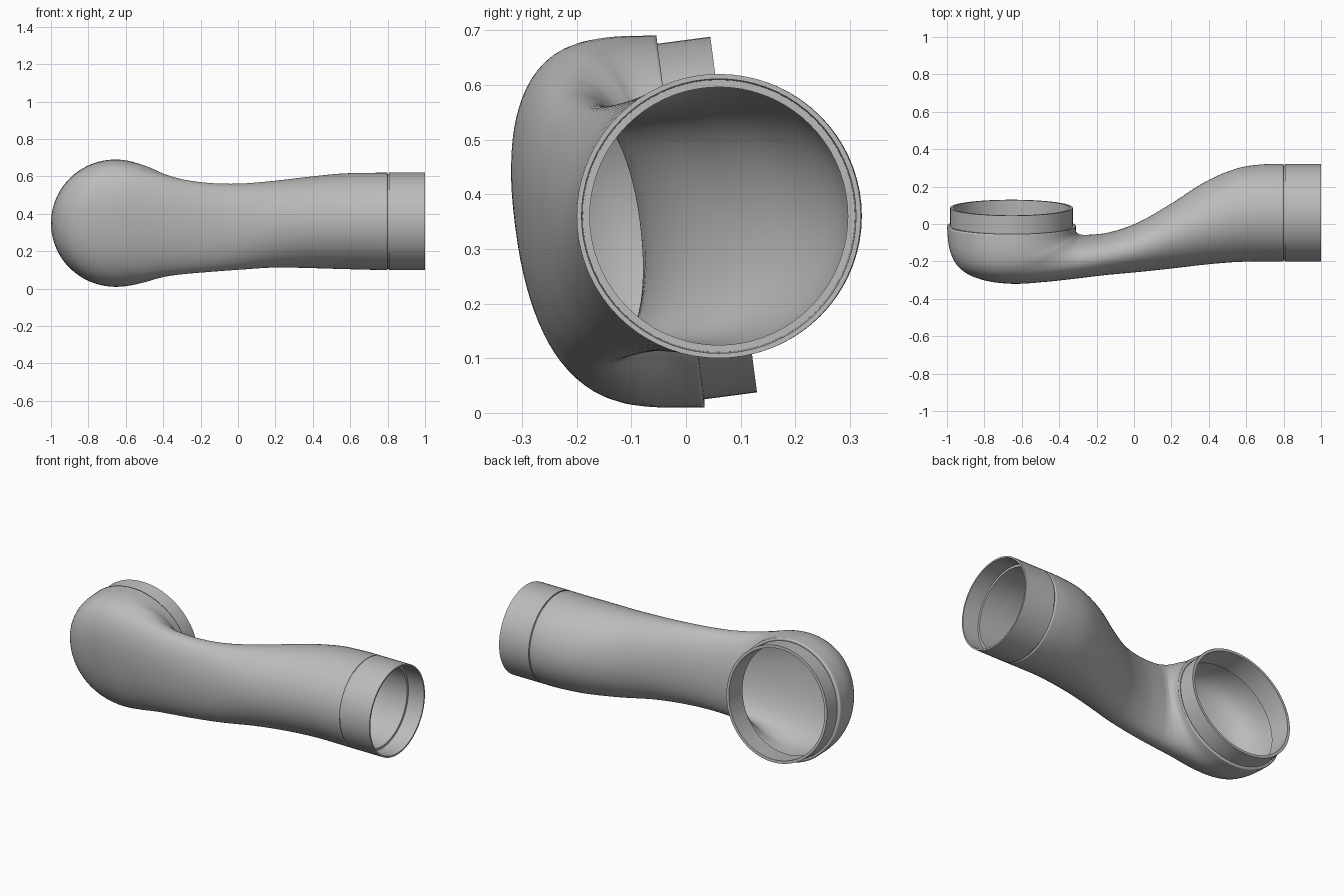
import bpy, bmesh, math
from mathutils import Vector

if "Cube" in bpy.data.objects:
    bpy.data.objects.remove(bpy.data.objects["Cube"])

SEG = 72
grey = bpy.data.materials.new("plain_grey")
grey.diffuse_color = (0.5, 0.5, 0.5, 1)
grey.use_nodes = True
grey.node_tree.nodes["Principled BSDF"].inputs["Base Color"].default_value = grey.diffuse_color


def make_object(name, rings, close_loop=False):
    """Skin a list of point rings into a mesh object."""
    bm = bmesh.new()
    vs = [[bm.verts.new(p) for p in ring] for ring in rings]
    pairs = list(zip(vs, vs[1:]))
    if close_loop:
        pairs.append((vs[-1], vs[0]))
    for a, b in pairs:
        for i in range(SEG):
            j = (i + 1) % SEG
            bm.faces.new((a[i], a[j], b[j], b[i]))
    bmesh.ops.recalc_face_normals(bm, faces=bm.faces)
    me = bpy.data.meshes.new(name)
    bm.to_mesh(me)
    bm.free()
    me.materials.append(grey)
    ob = bpy.data.objects.new(name, me)
    bpy.context.collection.objects.link(ob)
    return ob


def smooth(ob):
    bpy.ops.object.select_all(action='DESELECT')
    bpy.context.view_layer.objects.active = ob
    ob.select_set(True)
    bpy.ops.object.shade_smooth_by_angle(angle=math.radians(35))


def lathe(name, centre, axis, profile):
    """Closed (distance, radius) profile turned around an axis."""
    axis = Vector(axis).normalized()
    u = axis.cross(Vector((0, 0, 1))).normalized()
    w = u.cross(axis)
    rings = []
    for d, r in profile:
        rings.append([Vector(centre) + axis * d
                      + (u * math.cos(t) + w * math.sin(t)) * r
                      for t in (2 * math.pi * i / SEG for i in range(SEG))])
    ob = make_object(name, rings, close_loop=True)
    smooth(ob)
    return ob


def catmull(keys, steps):
    out = []
    for k in range(len(keys) - 1):
        p0, p1 = keys[max(k - 1, 0)], keys[k]
        p2, p3 = keys[k + 1], keys[min(k + 2, len(keys) - 1)]
        for s in range(steps):
            t = s / steps
            out.append([0.5 * (2 * b + (c - a) * t + (2 * a - 5 * b + 4 * c - d) * t * t
                               + (3 * b - a - 3 * c + d) * t ** 3)
                        for a, b, c, d in zip(p0, p1, p2, p3)])
    return out + [list(keys[-1])]


# Duct sections: outer x, y, inner x, y, centre z, half height, tilt, squareness
sections = [
    (0.80, -0.20, 0.80, 0.32, 0.36, 0.26, 0, 2),
    (0.70, -0.20, 0.70, 0.32, 0.36, 0.259, 0, 2),
    (0.55, -0.203, 0.55, 0.297, 0.36, 0.255, 0, 2),
    (0.38, -0.217, 0.38, 0.225, 0.354, 0.244, 0, 2),
    (0.20, -0.238, 0.20, 0.11, 0.345, 0.232, 0, 2),
    (0.02, -0.257, 0.02, 0.007, 0.332, 0.23, 0.02, 2.05),
    (-0.15, -0.272, -0.13, -0.045, 0.327, 0.237, 0.05, 2.1),
    (-0.32, -0.29, -0.25, -0.061, 0.330, 0.253, 0.09, 2.15),
    (-0.48, -0.304, -0.285, -0.061, 0.336, 0.272, 0.12, 2.2),
    (-0.66, -0.312, -0.298, -0.056, 0.341, 0.296, 0.13, 2.25),
    (-0.82, -0.29, -0.305, -0.05, 0.345, 0.32, 0.13, 2.2),
    (-0.93, -0.235, -0.309, -0.043, 0.347, 0.335, 0.13, 2.1),
    (-0.985, -0.14, -0.311, -0.032, 0.349, 0.342, 0.13, 2.03),
    (-1.00, -0.01, -0.311, -0.01, 0.350, 0.343, 0.13, 2),
]


def section_ring(s):
    ox, oy, ix, iy, zc, h, tilt, n = s
    c = Vector(((ox + ix) / 2, (oy + iy) / 2, zc))
    u = Vector(((ox - ix) / 2, (oy - iy) / 2, 0))
    v = Vector((0, -tilt, 1)).normalized() * h
    ring = []
    for i in range(SEG):
        t = 2 * math.pi * i / SEG
        a, b = math.cos(t), math.sin(t)
        ring.append(c + u * math.copysign(abs(a) ** (2 / n), a)
                    + v * math.copysign(abs(b) ** (2 / n), b))
    return ring


# Curved duct body, hollow
body = make_object("duct_body", [section_ring(s) for s in catmull(sections, 6)])
wall = body.modifiers.new("wall", 'SOLIDIFY')
wall.thickness = 0.02
wall.offset = -1
smooth(body)

# Straight socket on the right end, with a seam groove and an inner ledge
lathe("inlet_socket", (0, 0.06, 0.36), (1, 0, 0),
      [(0.79, 0.236), (0.79, 0.254), (0.807, 0.254), (0.807, 0.26), (1.0, 0.26),
       (1.0, 0.251), (0.9, 0.249), (0.9, 0.236)])

# Tilted collar on the left opening, stepped in from the body rim
lathe("outlet_collar", (-0.655, -0.01, 0.35), (0, 0.99, 0.13),
      [(-0.03, 0.312), (-0.03, 0.328), (0.098, 0.328), (0.098, 0.312)])
